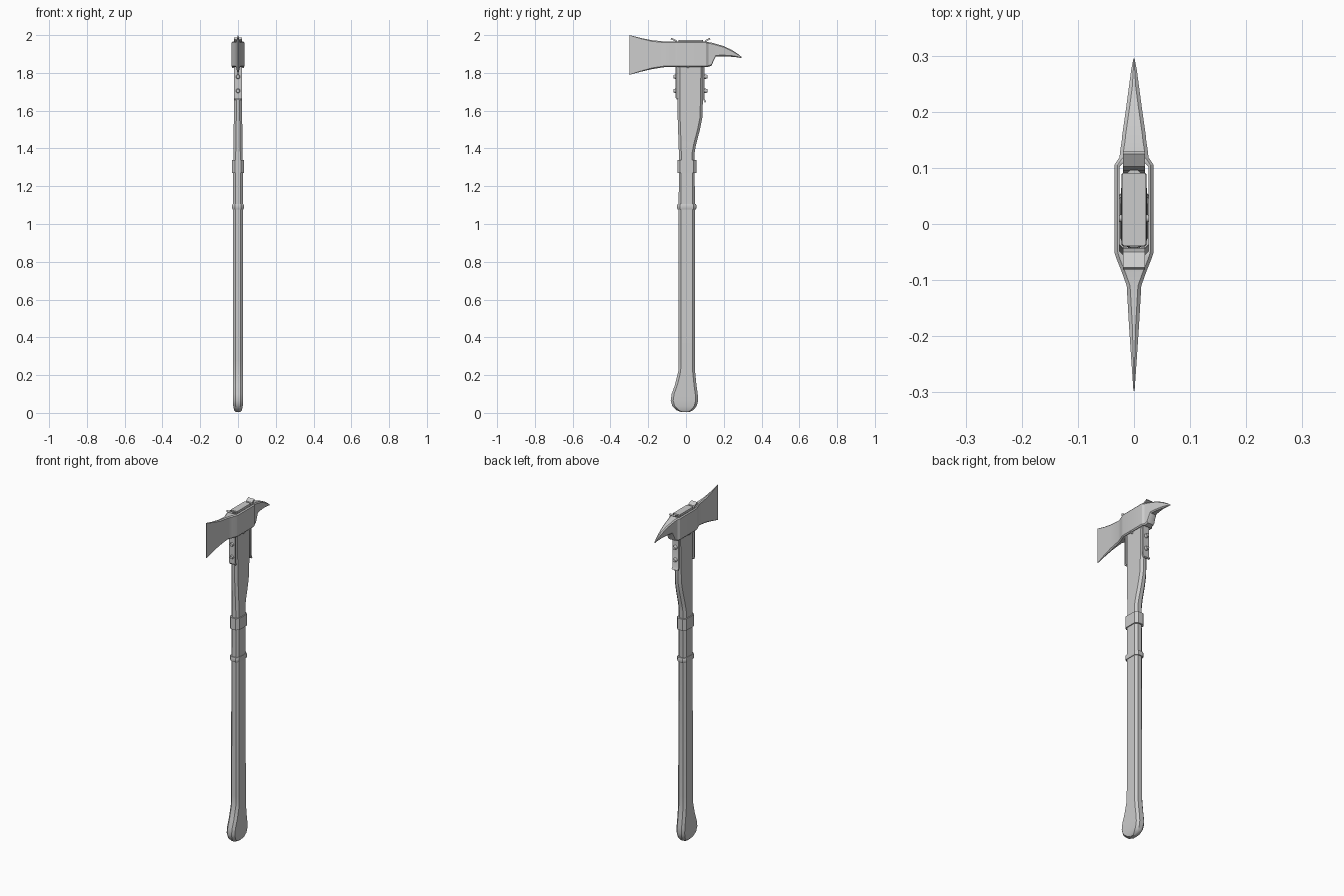
import bpy, bmesh, math
from mathutils import Vector

cube = bpy.data.objects.get("Cube")
if cube:
    bpy.data.objects.remove(cube, do_unlink=True)

grey = bpy.data.materials.new("plain grey")
grey.use_nodes = True
colour = (0.6, 0.6, 0.6, 1)
grey.diffuse_color = colour
grey.node_tree.nodes["Principled BSDF"].inputs["Base Color"].default_value = colour


def finish(name, bm, smooth=30):
    bmesh.ops.recalc_face_normals(bm, faces=bm.faces)
    mesh = bpy.data.meshes.new(name)
    bm.to_mesh(mesh)
    bm.free()
    mesh.materials.append(grey)
    ob = bpy.data.objects.new(name, mesh)
    bpy.context.collection.objects.link(ob)
    bpy.ops.object.select_all(action="DESELECT")
    ob.select_set(True)
    bpy.context.view_layer.objects.active = ob
    bpy.ops.object.shade_smooth_by_angle(angle=math.radians(smooth))
    return ob


def octagon(hw, lo, hi, c):
    """Chamfered rectangle: half width, low and high edge, chamfer."""
    c = min(c, hw * 0.75, (hi - lo) * 0.3)
    return [(-hw + c, lo), (hw - c, lo), (hw, lo + c), (hw, hi - c),
            (hw - c, hi), (-hw + c, hi), (-hw, hi - c), (-hw, lo + c)]


def loft(name, sections, axis, chamfer, smooth=30):
    """Skin sections (station, half width, low, high) along y or z."""
    bm = bmesh.new()
    rings = []
    for s, hw, lo, hi in sections:
        pts = octagon(hw, lo, hi, chamfer)
        rings.append([bm.verts.new((x, v, s) if axis == "z" else (x, s, v)) for x, v in pts])
    for a, b in zip(rings, rings[1:]):
        for i in range(8):
            j = (i + 1) % 8
            bm.faces.new((a[i], a[j], b[j], b[i]))
    bm.faces.new(rings[0])
    bm.faces.new(rings[-1])
    return finish(name, bm, smooth)


def strip(name, path, hw, thick):
    """Bent metal strap: a path in the yz plane given thickness and width."""
    pts = [Vector(p) for p in path]
    bm = bmesh.new()
    rings = []
    for i, p in enumerate(pts):
        d = (pts[min(i + 1, len(pts) - 1)] - pts[max(i - 1, 0)]).normalized()
        n = Vector((-d.y, d.x)) * thick / 2
        rings.append([bm.verts.new((x, *(p + n * k))) for x, k in
                      ((-hw, -1), (hw, -1), (hw, 1), (-hw, 1))])
    for a, b in zip(rings, rings[1:]):
        for i in range(4):
            j = (i + 1) % 4
            bm.faces.new((a[i], a[j], b[j], b[i]))
    bm.faces.new(rings[0])
    bm.faces.new(rings[-1])
    return finish(name, bm)


def bolt(name, loc, direction, radius, depth):
    bm = bmesh.new()
    bmesh.ops.create_cone(bm, cap_ends=True, segments=12, radius1=radius,
                          radius2=radius * 0.7, depth=depth)
    rot = Vector(direction).to_track_quat("Z", "Y").to_matrix()
    bmesh.ops.rotate(bm, verts=bm.verts, matrix=rot)
    bmesh.ops.translate(bm, verts=bm.verts, vec=loc)
    return finish(name, bm)


# Handle with swollen butt and wide neck
loft("handle", [
    (0.004, 0.012, -0.025, 0.018), (0.014, 0.020, -0.050, 0.038),
    (0.035, 0.025, -0.072, 0.056), (0.065, 0.027, -0.081, 0.064),
    (0.10, 0.027, -0.076, 0.062), (0.15, 0.027, -0.058, 0.055),
    (0.22, 0.027, -0.041, 0.048), (0.28, 0.027, -0.040, 0.048),
    (1.38, 0.025, -0.038, 0.046), (1.42, 0.024, -0.039, 0.053),
    (1.50, 0.023, -0.042, 0.074), (1.56, 0.022, -0.044, 0.086),
    (1.64, 0.021, -0.045, 0.089), (1.83, 0.020, -0.045, 0.092),
    (1.966, 0.020, -0.041, 0.096)], "z", 0.013)

# Bands around the grip
loft("collar", [(1.270, 0.031, -0.046, 0.055), (1.338, 0.031, -0.046, 0.055)], "z", 0.014)
loft("grip_ring", [(1.078, 0.029, -0.045, 0.053), (1.085, 0.031, -0.047, 0.055),
                   (1.098, 0.031, -0.047, 0.055), (1.105, 0.029, -0.045, 0.053)], "z", 0.014)

# Head: flared blade, socket and curved pick in one forging
head = loft("axe_head", [
    (-0.298, 0.001, 1.790, 2.000), (-0.24, 0.005, 1.806, 1.985),
    (-0.18, 0.009, 1.820, 1.973), (-0.11, 0.013, 1.831, 1.966),
    (-0.085, 0.022, 1.831, 1.966), (-0.060, 0.032, 1.831, 1.966),
    (-0.050, 0.035, 1.831, 1.966), (0.105, 0.035, 1.831, 1.966),
    (0.113, 0.030, 1.831, 1.964), (0.118, 0.026, 1.832, 1.963),
    (0.135, 0.024, 1.838, 1.960), (0.147, 0.022, 1.866, 1.957),
    (0.158, 0.021, 1.887, 1.954), (0.20, 0.015, 1.888, 1.942),
    (0.245, 0.009, 1.885, 1.920), (0.275, 0.005, 1.882, 1.900),
    (0.295, 0.001, 1.878, 1.884)], "y", 0.006)

# Socket opening through the head
cutter = loft("socket_cutter", [(1.75, 0.026, -0.054, 0.108),
                                (2.05, 0.026, -0.054, 0.108)], "z", 0.006)
cutter.hide_render = True
cutter.hide_viewport = True
cut = head.modifiers.new("socket", "BOOLEAN")
cut.object = cutter
cut.operation = "DIFFERENCE"
cut.solver = "EXACT"

# Raised wedge in the socket
loft("socket_wedge", [(1.93, 0.022, -0.040, 0.092), (1.974, 0.021, -0.039, 0.091)], "z", 0.003)

# Straps along the neck, folded over the socket rim
strip("front_strap", [(-0.045, 1.66), (-0.051, 1.668), (-0.051, 1.83), (-0.047, 1.955),
                      (-0.053, 1.970), (-0.079, 1.982)], 0.020, 0.009)
strip("back_strap", [(0.103, 1.645), (0.094, 1.662), (0.094, 1.83), (0.100, 1.955),
                     (0.106, 1.970), (0.127, 1.982)], 0.020, 0.009)

# Bolts holding the straps
for z in (1.78, 1.705):
    bolt("front_bolt", (0, -0.058, z), (0, -1, 0), 0.013, 0.014)
    bolt("back_bolt", (0, 0.105, z), (0, 1, 0), 0.013, 0.018)

# Small pins under the head
for side in (-1, 1):
    bolt("side_pin", (side * 0.022, 0.01, 1.832), (side, 0, 0), 0.008, 0.02)
